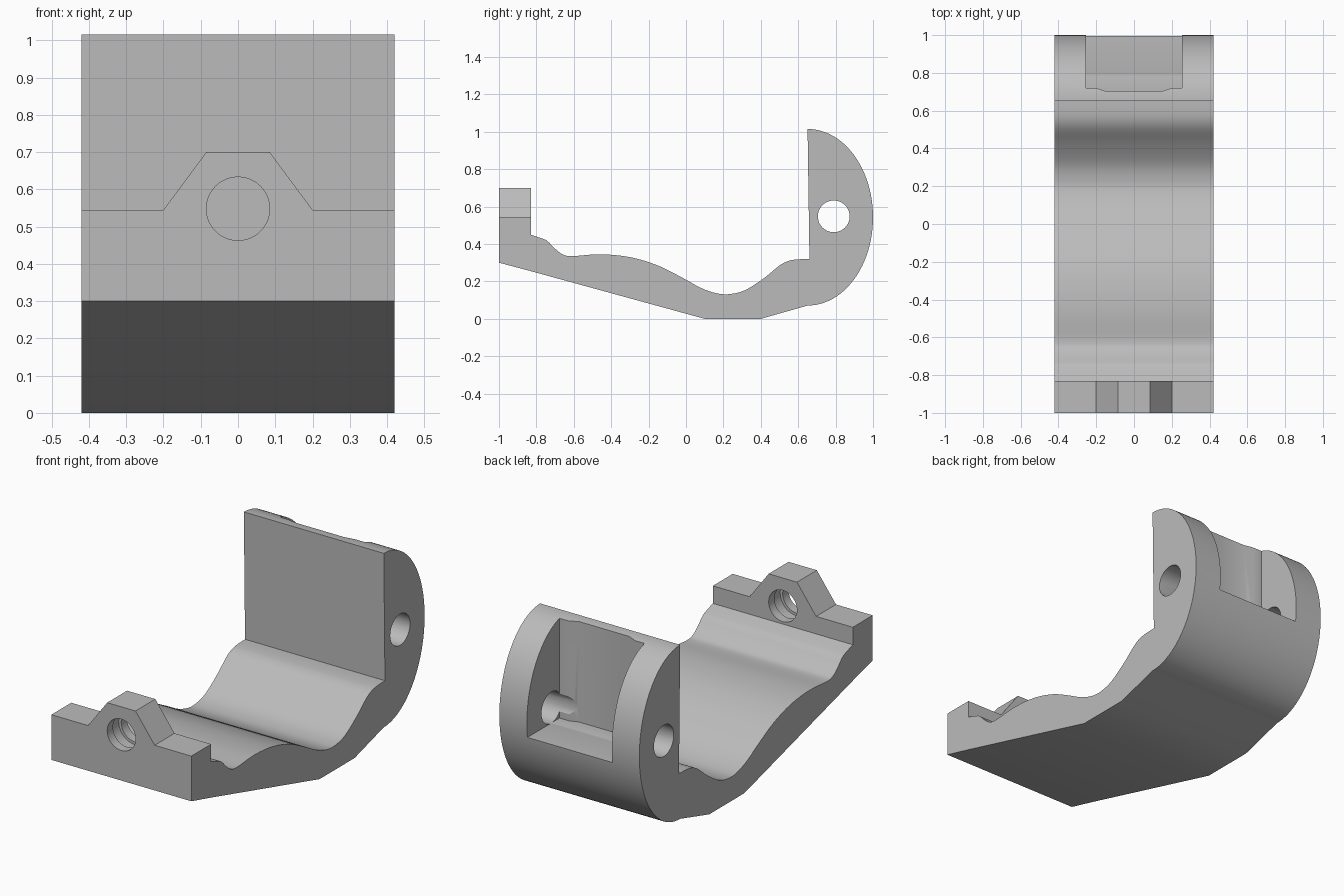
import bpy, bmesh, math
from mathutils import Vector

if "Cube" in bpy.data.objects:
    bpy.data.objects.remove(bpy.data.objects["Cube"], do_unlink=True)

grey = bpy.data.materials.new("light grey")
grey.use_nodes = True
grey.diffuse_color = (0.5, 0.5, 0.5, 1)
grey.node_tree.nodes["Principled BSDF"].inputs["Base Color"].default_value = (0.5, 0.5, 0.5, 1)


def prism(name, points, axis, start, end):
    """Extrude a flat outline along one axis; points use the other two axes in order."""
    def place(p, d):
        co = list(p)
        co.insert("xyz".index(axis), d)
        return co
    bm = bmesh.new()
    face = bm.faces.new([bm.verts.new(place(p, start)) for p in points])
    ext = bmesh.ops.extrude_face_region(bm, geom=[face])
    moved = [g for g in ext["geom"] if isinstance(g, bmesh.types.BMVert)]
    shift = Vector(place((0, 0), end - start))
    bmesh.ops.translate(bm, verts=moved, vec=shift)
    bmesh.ops.recalc_face_normals(bm, faces=bm.faces)
    mesh = bpy.data.meshes.new(name)
    bm.to_mesh(mesh)
    bm.free()
    mesh.materials.append(grey)
    obj = bpy.data.objects.new(name, mesh)
    bpy.context.collection.objects.link(obj)
    return obj


def circle(a, b, r, n=48):
    return [(a + r * math.cos(math.tau * i / n), b + r * math.sin(math.tau * i / n))
            for i in range(n)]


def smooth_path(pts, steps=4):
    """Catmull-Rom curve through the points."""
    out = []
    ext = [pts[0]] + pts + [pts[-1]]
    for p0, p1, p2, p3 in zip(ext, ext[1:], ext[2:], ext[3:]):
        for s in range(steps):
            t = s / steps
            out.append(tuple(0.5 * (2 * b + (c - a) * t + (2 * a - 5 * b + 4 * c - d) * t ** 2
                                    + (3 * b - a - 3 * c + d) * t ** 3)
                             for a, b, c, d in zip(p0, p1, p2, p3)))
    return out + [pts[-1]]


def combine(target, tool, operation):
    """Apply a boolean and remove the tool."""
    tool.hide_render = True
    mod = target.modifiers.new(operation, "BOOLEAN")
    mod.object, mod.operation, mod.solver = tool, operation, "EXACT"
    bpy.context.view_layer.objects.active = target
    bpy.ops.object.modifier_apply(modifier=mod.name)
    bpy.data.objects.remove(tool, do_unlink=True)


W = 0.42            # half width
HOLE_Y, HOLE_Z, R = 0.79, 0.548, 0.085

# Side profile: wavy upper surface, upright back, half-elliptical rear, sloped underside
wave = smooth_path([(-0.83, 0.45), (-0.77, 0.43), (-0.74, 0.415), (-0.70, 0.375),
                    (-0.66, 0.345), (-0.61, 0.335), (-0.46, 0.345), (-0.30, 0.33),
                    (-0.15, 0.285), (-0.02, 0.22), (0.08, 0.165), (0.17, 0.135),
                    (0.24, 0.133), (0.32, 0.155), (0.42, 0.22), (0.50, 0.285),
                    (0.55, 0.31), (0.60, 0.318), (0.66, 0.32)])
rear = [(0.65 + 0.35 * math.cos(a), 0.543 + 0.472 * math.sin(a))
        for a in (math.pi / 2 - math.pi * i / 48 for i in range(49))]
under = [(0.4, 0), (0.1, 0), (-0.83, 0.255), (-1, 0.3)]
body = prism("clamp_body", [(-1, 0.545), (-0.83, 0.545)] + wave + rear + under, "x", -W, W)

# Raised tab over the bolt hole on the front wall
tab = prism("front_tab", [(-0.2, 0.545), (-0.085, 0.70), (0.085, 0.70), (0.2, 0.545),
                          (0.2, 0.5), (-0.2, 0.5)], "y", -1, -0.83)
combine(body, tab, "UNION")

# Bolt hole with a wider ring groove inside the wall
combine(body, prism("bolt_hole", circle(0, 0.548, R), "y", -1.1, -0.7), "DIFFERENCE")
combine(body, prism("bolt_groove", circle(0, 0.548, R + 0.015), "y", -0.95, -0.88), "DIFFERENCE")

# Rear pocket, open at the top, with a shallow recess in its front wall
outline = [(-0.255, 1.1), (-0.255, 0.72), (-0.2, 0.72), (-0.15, 0.703),
           (0.15, 0.703), (0.2, 0.72), (0.255, 0.72), (0.255, 1.1)]
combine(body, prism("rear_pocket", outline, "z", HOLE_Z - R + 0.001, 1.2), "DIFFERENCE")

# Hinge pin hole through both cheeks
combine(body, prism("pin_hole", circle(HOLE_Y, HOLE_Z, R), "x", -0.6, 0.6), "DIFFERENCE")

bpy.ops.object.select_all(action="DESELECT")
body.select_set(True)
bpy.context.view_layer.objects.active = body
bpy.ops.object.shade_smooth_by_angle(angle=math.radians(25))
